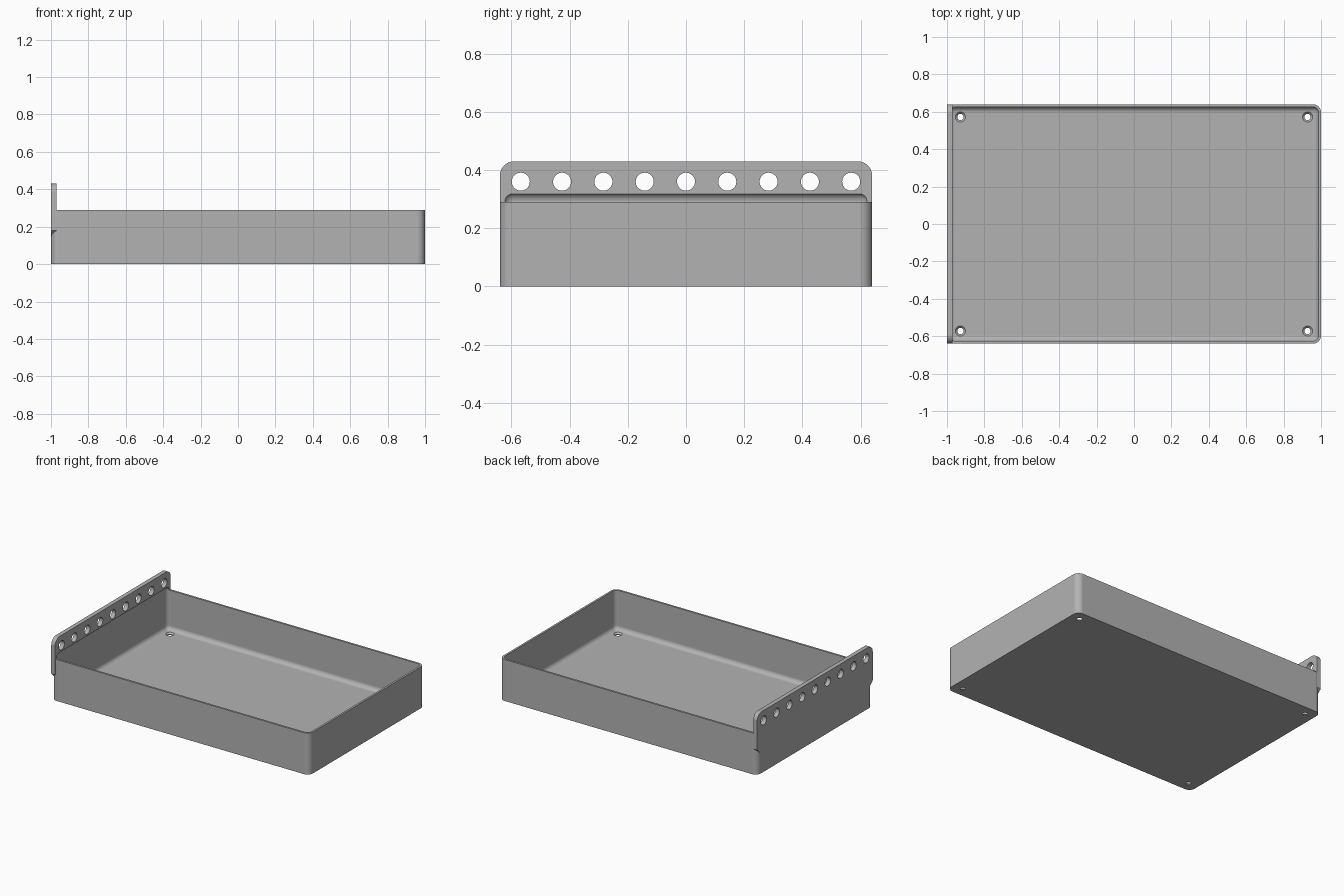
import bpy, bmesh
from math import sin, cos, pi, radians
from mathutils import Vector, Matrix

cube = bpy.data.objects.get("Cube")
if cube:
    bpy.data.objects.remove(cube, do_unlink=True)

HALF_X, HALF_Y, RIM, TOP = 1.0, 0.64, 0.29, 0.43
WALL, PLATE, FILLET, CORNER = 0.014, 0.03, 0.03, 0.043

gray = bpy.data.materials.new("plain gray")
gray.use_nodes = True
gray.diffuse_color = (0.45, 0.45, 0.45, 1)
gray.node_tree.nodes["Principled BSDF"].inputs["Base Color"].default_value = (0.45, 0.45, 0.45, 1)


def make_object(name, bm):
    bmesh.ops.recalc_face_normals(bm, faces=bm.faces)
    mesh = bpy.data.meshes.new(name)
    bm.to_mesh(mesh)
    bm.free()
    obj = bpy.data.objects.new(name, mesh)
    mesh.materials.append(gray)
    bpy.context.collection.objects.link(obj)
    return obj


def arc(cx, cy, r, start, steps=10):
    """Quarter circle of points, counter-clockwise from the start angle."""
    angles = [radians(start + 90 * i / steps) for i in range(steps + 1)]
    return [(cx + r * cos(a), cy + r * sin(a)) for a in angles]


def prism(name, points, place, direction):
    """Extrude a flat outline; place maps its 2D points into space."""
    bm = bmesh.new()
    face = bm.faces.new([bm.verts.new(place(*p)) for p in points])
    out = bmesh.ops.extrude_face_region(bm, geom=[face])
    moved = [v for v in out["geom"] if isinstance(v, bmesh.types.BMVert)]
    bmesh.ops.translate(bm, verts=moved, vec=Vector(direction))
    return make_object(name, bm)


def add_cone(bm, low, high, depth, matrix):
    bmesh.ops.create_cone(bm, cap_ends=True, segments=32, radius1=low,
                          radius2=high, depth=depth, matrix=matrix)


def combine(target, tool, operation):
    mod = target.modifiers.new("combine", "BOOLEAN")
    mod.operation, mod.solver, mod.object = operation, "EXACT", tool
    bpy.context.view_layer.objects.active = target
    bpy.ops.object.modifier_apply(modifier=mod.name)
    bpy.data.objects.remove(tool, do_unlink=True)


# Tray body with rounded upright corners
cx, cy = HALF_X - CORNER, HALF_Y - CORNER
outline = (arc(cx, cy, CORNER, 0) + arc(-cx, cy, CORNER, 90)
           + arc(-cx, -cy, CORNER, 180) + arc(cx, -cy, CORNER, 270))
tray = prism("tray", outline, lambda x, y: (x, y, 0), (0, 0, RIM))

# Raised end plate: rounded top, sloped lower corners
r = 0.05
side = [(HALF_Y - 0.08, 0.10), (HALF_Y, 0.18)] + arc(HALF_Y - r, TOP - r, r, 0)
profile = side + [(-y, z) for y, z in reversed(side)]
plate = prism("end_plate", profile, lambda y, z: (-HALF_X, y, z), (PLATE, 0, 0))
combine(tray, plate, "UNION")

# Hollow interior with filleted edges, reaching a little into the plate
bm = bmesh.new()
low, high = WALL, RIM + 0.032
size = (2 * (HALF_X - WALL), 2 * (HALF_Y - WALL), high - low)
bmesh.ops.create_cube(bm, size=1, matrix=Matrix.Translation((0, 0, (low + high) / 2))
                      @ Matrix.Diagonal((*size, 1)))
bmesh.ops.bevel(bm, geom=bm.edges[:], offset=FILLET, segments=8, profile=0.5,
                affect="EDGES")
combine(tray, make_object("interior_cutter", bm), "DIFFERENCE")

# Row of nine hanging holes through the end plate
bm = bmesh.new()
for i in range(-4, 5):
    add_cone(bm, 0.031, 0.031, 0.2, Matrix.Translation((-HALF_X, i * 0.142, 0.36))
             @ Matrix.Rotation(pi / 2, 4, "Y"))
combine(tray, make_object("plate_hole_cutter", bm), "DIFFERENCE")

# Countersunk screw holes in the floor corners
for low, high, depth, z in ((0.017, 0.017, 0.1, 0), (0.013, 0.033, 0.02, 0.01)):
    bm = bmesh.new()
    for x in (-0.928, 0.928):
        for y in (-0.572, 0.572):
            add_cone(bm, low, high, depth, Matrix.Translation((x, y, z)))
    combine(tray, make_object("screw_hole_cutter", bm), "DIFFERENCE")

# Smooth fillets with crisp edges
bpy.ops.object.select_all(action="DESELECT")
tray.select_set(True)
bpy.context.view_layer.objects.active = tray
bpy.ops.object.shade_smooth_by_angle(angle=radians(30))
weighted = tray.modifiers.new("even shading", "WEIGHTED_NORMAL")
weighted.keep_sharp = True
